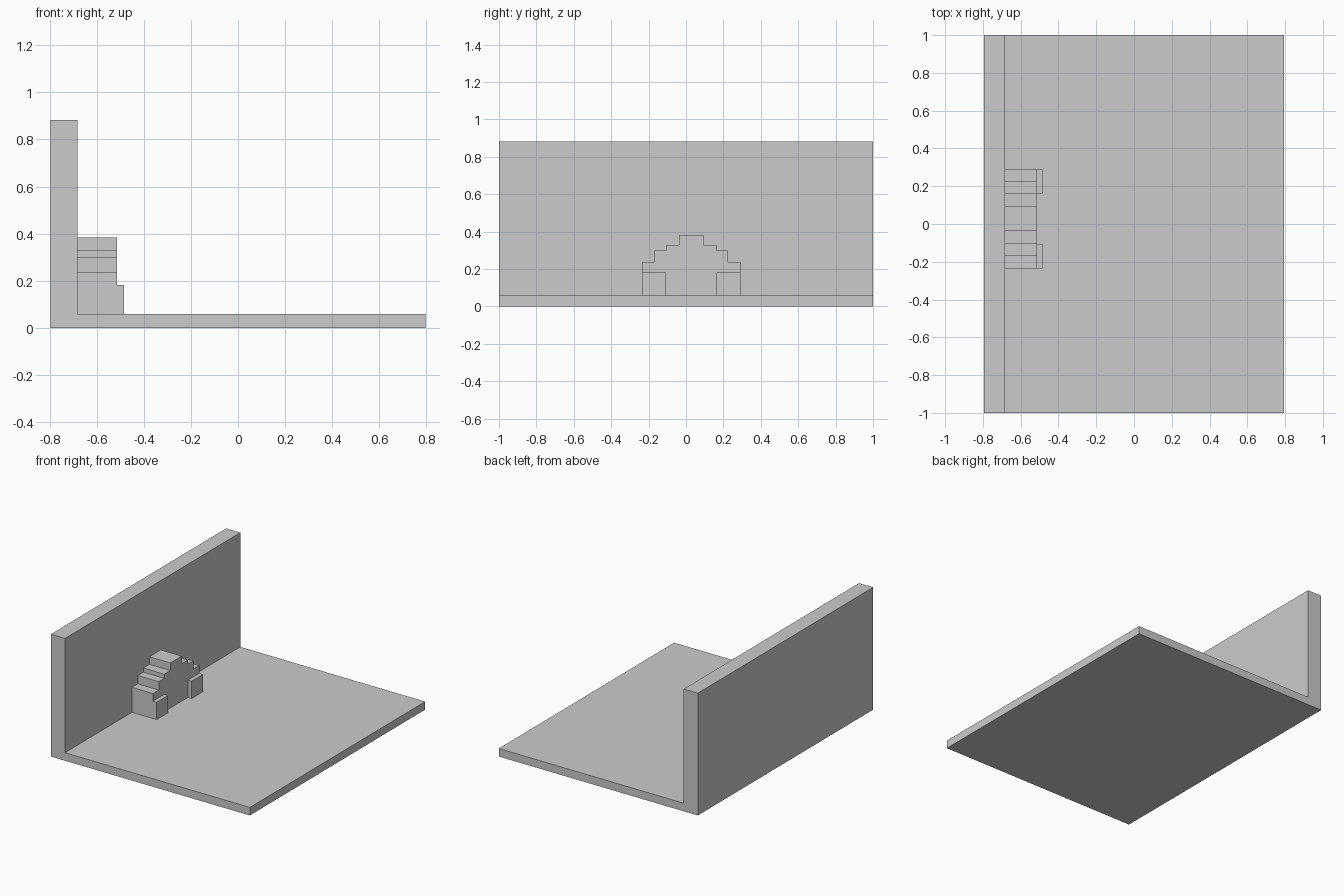
import bpy, bmesh
from mathutils import Vector

if "Cube" in bpy.data.objects:
    bpy.data.objects.remove(bpy.data.objects["Cube"])

FLOOR, WALL_X, MID = 0.058, -0.682, 0.028


def extrude(name, points, direction):
    """Prism from a closed profile, extruded along a vector."""
    bm = bmesh.new()
    face = bm.faces.new([bm.verts.new(p) for p in points])
    new = bmesh.ops.extrude_face_region(bm, geom=[face])["geom"]
    verts = [v for v in new if isinstance(v, bmesh.types.BMVert)]
    bmesh.ops.translate(bm, verts=verts, vec=Vector(direction))
    bmesh.ops.recalc_face_normals(bm, faces=bm.faces)
    mesh = bpy.data.meshes.new(name)
    bm.to_mesh(mesh)
    bm.free()
    obj = bpy.data.objects.new(name, mesh)
    bpy.context.collection.objects.link(obj)
    return obj


# L-shaped floor and back wall
profile = [(-0.795, 0), (0.795, 0), (0.795, FLOOR),
           (WALL_X, FLOOR), (WALL_X, 0.883), (-0.795, 0.883)]
extrude("floor_and_wall", [(x, -1, z) for x, z in profile], (0, 2, 0))

# Stepped fireplace body: half-width and top height of each step
steps = [(0.264, 0.238), (0.197, 0.298), (0.134, 0.328), (0.065, 0.383)]
half, low = [], FLOOR
for width, top in steps:
    half += [(width, low), (width, top)]
    low = top
outline = half + [(-w, z) for w, z in reversed(half)]
extrude("fireplace_body", [(WALL_X, MID + w, z) for w, z in outline],
        (0.168, 0, 0))

# Pair of low pilasters on the front of the fireplace
for side, label in ((-1, "left"), (1, "right")):
    rect = [(0.134, FLOOR), (0.264, FLOOR), (0.264, 0.183), (0.134, 0.183)]
    extrude(label + "_pilaster",
            [(-0.514, MID + side * w, z) for w, z in rect], (0.03, 0, 0))
